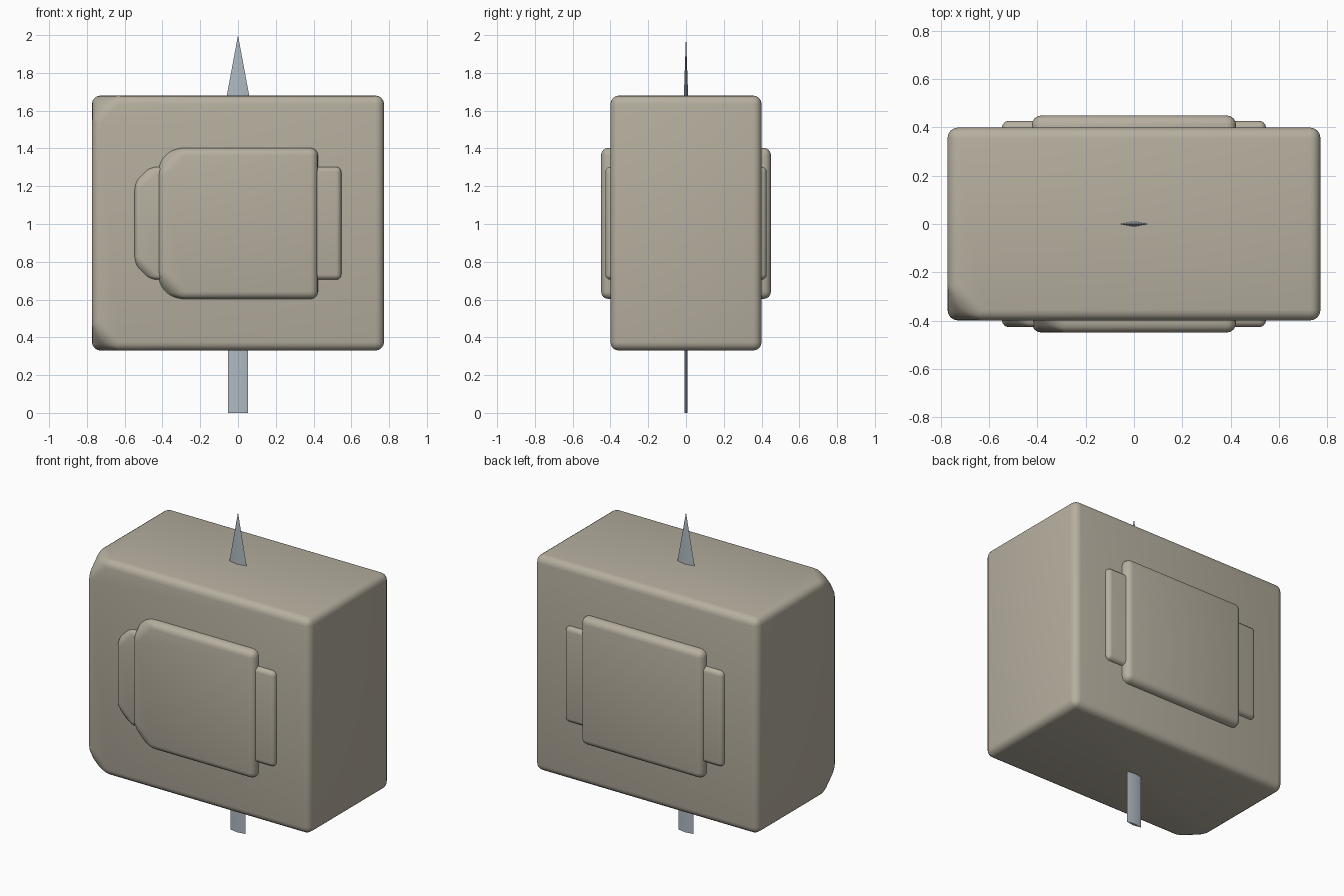
import bpy, bmesh, math

if "Cube" in bpy.data.objects:
    bpy.data.objects.remove(bpy.data.objects["Cube"])


def material(name, rgb):
    m = bpy.data.materials.new(name)
    m.diffuse_color = (*rgb, 1)
    m.use_nodes = True
    m.node_tree.nodes["Principled BSDF"].inputs["Base Color"].default_value = m.diffuse_color
    return m


stone = material("stone", (0.47, 0.43, 0.35))
steel = material("steel", (0.43, 0.49, 0.54))


def finish(bm, name, mat, angle):
    bmesh.ops.recalc_face_normals(bm, faces=bm.faces)
    me = bpy.data.meshes.new(name)
    bm.to_mesh(me)
    bm.free()
    ob = bpy.data.objects.new(name, me)
    bpy.context.collection.objects.link(ob)
    me.materials.append(mat)
    bpy.ops.object.select_all(action='DESELECT')
    ob.select_set(True)
    bpy.context.view_layer.objects.active = ob
    bpy.ops.object.shade_smooth_by_angle(angle=math.radians(angle))
    return ob


def worn_block(name, hx, hy, z0, z1, chip, radius):
    """Rounded box whose two front-left corners are chipped off."""
    bm = bmesh.new()
    bmesh.ops.create_cube(bm, size=2)
    for v in bm.verts:
        v.co = (v.co.x * hx, v.co.y * hy, z0 if v.co.z < 0 else z1)
    corners = [v for v in bm.verts if v.co.x < 0 and v.co.y < 0]
    bmesh.ops.bevel(bm, geom=corners, offset=chip, segments=1,
                    affect='VERTICES', profile=0.5)
    bmesh.ops.bevel(bm, geom=bm.edges[:], offset=radius, segments=4,
                    affect='EDGES', profile=0.5, clamp_overlap=True)
    return finish(bm, name, stone, 40)


# Main block and the two stepped slabs passing through it
worn_block("main_block", 0.773, 0.40, 0.33, 1.68, 0.13, 0.045)
worn_block("middle_slab", 0.423, 0.45, 0.603, 1.403, 0.13, 0.04)
worn_block("wide_slab", 0.547, 0.427, 0.705, 1.303, 0.11, 0.028)

# Thin diamond-section blade: rings of (half width, half thickness, height)
bm = bmesh.new()
rings = []
for w, t, z in [(0.052, 0.009, 0), (0.052, 0.009, 0.4), (0.063, 0.012, 1.66)]:
    rings.append([bm.verts.new(p) for p in
                  [(w, 0, z), (0, t, z), (-w, 0, z), (0, -t, z)]])
tip = bm.verts.new((0, 0, 2))
bm.faces.new(rings[0])
for i in range(4):
    j = (i + 1) % 4
    for a, b in zip(rings, rings[1:]):
        bm.faces.new((a[i], a[j], b[j], b[i]))
    bm.faces.new((rings[-1][i], rings[-1][j], tip))
finish(bm, "blade", steel, 30)
